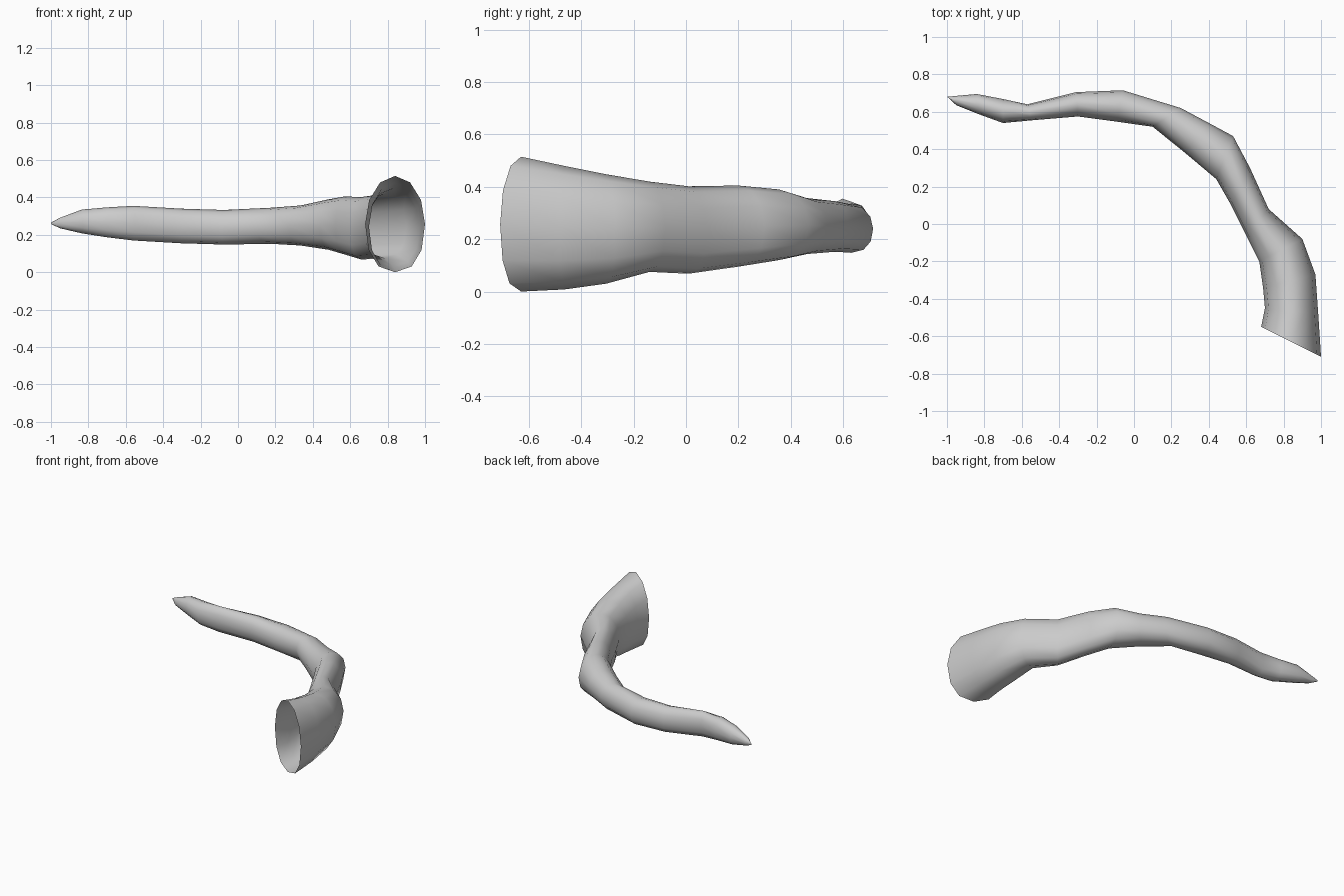
import bpy, bmesh, math
from mathutils import Vector

SIDES = 12

# Cross-sections: inner x, y, outer x, y, bottom z, top z
sections = [
    (-0.99, 0.673, -1.00, 0.680, 0.255, 0.268),
    (-0.95, 0.635, -0.95, 0.685, 0.235, 0.292),
    (-0.83, 0.587, -0.84, 0.695, 0.208, 0.335),
    (-0.70, 0.540, -0.70, 0.668, 0.187, 0.347),
    (-0.55, 0.554, -0.57, 0.640, 0.170, 0.355),
    (-0.30, 0.575, -0.31, 0.705, 0.155, 0.340),
    (-0.09, 0.547, -0.06, 0.715, 0.148, 0.333),
    (0.10, 0.520, 0.25, 0.620, 0.152, 0.345),
    (0.27, 0.383, 0.40, 0.540, 0.143, 0.357),
    (0.44, 0.240, 0.53, 0.470, 0.120, 0.390),
    (0.52, 0.100, 0.62, 0.300, 0.095, 0.405),
    (0.60, -0.060, 0.72, 0.080, 0.068, 0.402),
    (0.67, -0.200, 0.90, -0.080, 0.075, 0.420),
    (0.69, -0.340, 0.97, -0.270, 0.030, 0.448),
    (0.70, -0.450, 0.985, -0.480, 0.008, 0.480),
    (0.68, -0.550, 1.00, -0.710, 0.000, 0.515),
]


def make_ring(bm, sec):
    """Oval ring with a slightly squarer underside."""
    ix, iy, ox, oy, zlo, zhi = sec
    inner, outer = Vector((ix, iy, 0)), Vector((ox, oy, 0))
    mid, half = (inner + outer) / 2, (outer - inner) / 2
    ring = []
    for k in range(SIDES):
        a = 2 * math.pi * k / SIDES
        c, s = math.cos(a), math.sin(a)
        if s < 0:
            c = math.copysign(abs(c) ** 0.85, c)
            s = -abs(s) ** 0.9
        p = mid + half * c
        p.z = (zlo + zhi) / 2 + s * (zhi - zlo) / 2
        ring.append(bm.verts.new(p))
    return ring


# Curved horn: closed tip, open flared mouth
bm = bmesh.new()
rings = [make_ring(bm, s) for s in sections]
for a, b in zip(rings, rings[1:]):
    for k in range(SIDES):
        n = (k + 1) % SIDES
        bm.faces.new((a[k], a[n], b[n], b[k]))
bm.faces.new(rings[0])
bmesh.ops.recalc_face_normals(bm, faces=bm.faces)

mesh = bpy.data.meshes.new("horn")
bm.to_mesh(mesh)
bm.free()
horn = bpy.data.objects.new("horn", mesh)
bpy.context.collection.objects.link(horn)
bpy.context.view_layer.objects.active = horn
horn.select_set(True)
bpy.ops.object.shade_smooth_by_angle(angle=math.radians(50))
